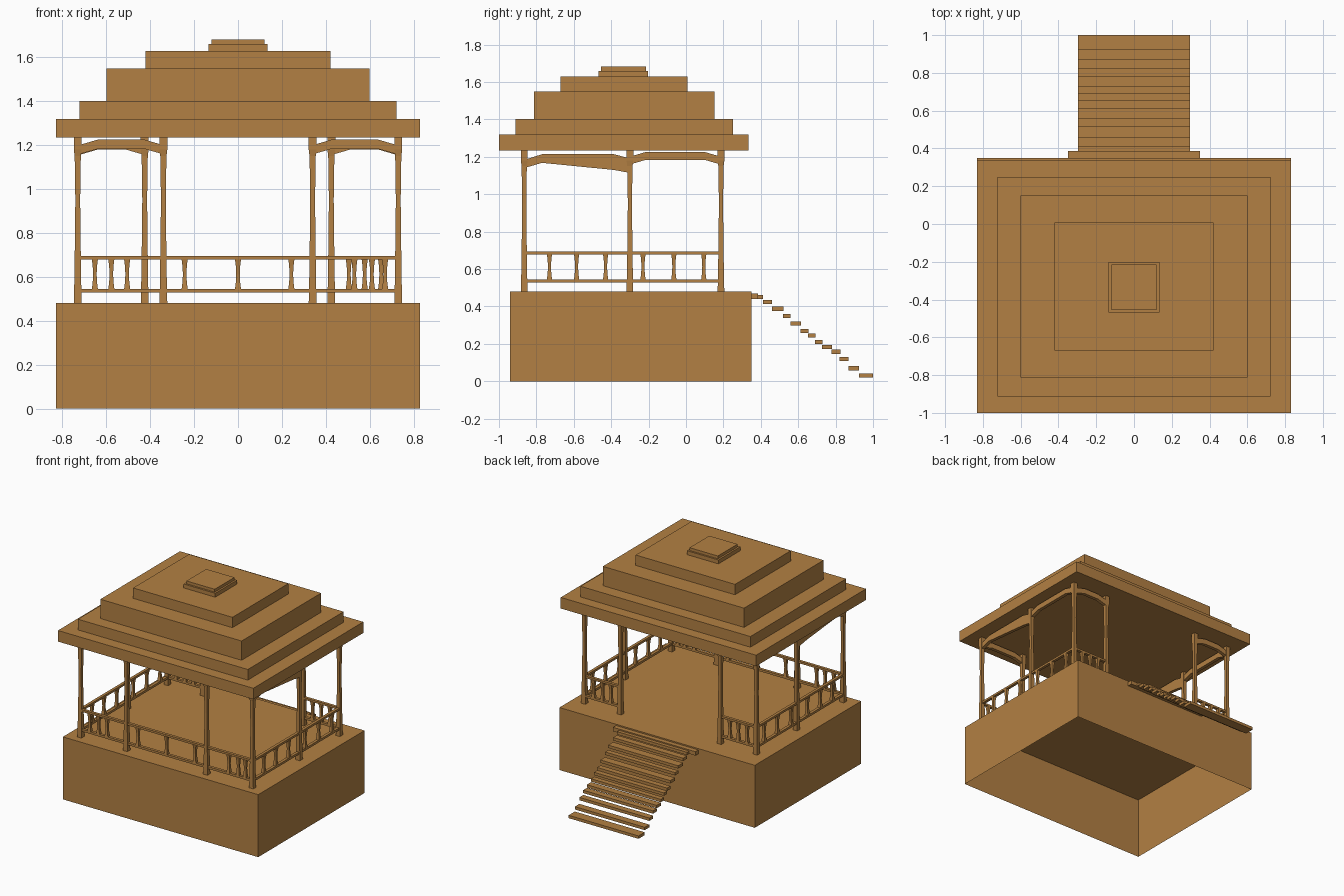
import bpy, bmesh
from mathutils import Vector

if "Cube" in bpy.data.objects:
    bpy.data.objects.remove(bpy.data.objects["Cube"])

wood = bpy.data.materials.new("warm wood")
wood.diffuse_color = (0.45, 0.217, 0.056, 1)
wood.use_nodes = True
wood.node_tree.nodes["Principled BSDF"].inputs["Base Color"].default_value = wood.diffuse_color


def finish(name, bm):
    bmesh.ops.recalc_face_normals(bm, faces=bm.faces)
    me = bpy.data.meshes.new(name)
    bm.to_mesh(me)
    bm.free()
    me.materials.append(wood)
    ob = bpy.data.objects.new(name, me)
    bpy.context.collection.objects.link(ob)
    return ob


def add_box(bm, x0, x1, y0, y1, z0, z1):
    vs = bmesh.ops.create_cube(bm, size=1)["verts"]
    for v in vs:
        v.co = Vector((x1 if v.co.x > 0 else x0,
                       y1 if v.co.y > 0 else y0,
                       z1 if v.co.z > 0 else z0))


def box(name, *dims):
    bm = bmesh.new()
    add_box(bm, *dims)
    return finish(name, bm)


def waisted(name, x, y, rings):
    # square column through (z, half width) rings
    bm = bmesh.new()
    loops = [[bm.verts.new((x + sx * h, y + sy * h, z))
              for sx, sy in ((-1, -1), (1, -1), (1, 1), (-1, 1))] for z, h in rings]
    for a, b in zip(loops, loops[1:]):
        for i in range(4):
            j = (i + 1) % 4
            bm.faces.new((a[i], a[j], b[j], b[i]))
    bm.faces.new(loops[0])
    bm.faces.new(loops[-1])
    return finish(name, bm)


def arch(name, axis, fixed, top, bottom, t=0.013):
    # flat bracket strip between two posts; points are (along, z)
    bm = bmesh.new()
    put = (lambda a, o, z: (a, fixed + o, z)) if axis == "x" else (lambda a, o, z: (fixed + o, a, z))
    rows = [[bm.verts.new(put(a, o, z)) for a, z in pts]
            for pts, o in ((top, -t), (top, t), (bottom, t), (bottom, -t))]
    for k in range(4):
        r, s = rows[k], rows[(k + 1) % 4]
        for i in range(len(top) - 1):
            bm.faces.new((r[i], r[i + 1], s[i + 1], s[i]))
    bm.faces.new([r[0] for r in rows])
    bm.faces.new([r[-1] for r in rows])
    return finish(name, bm)


def even_arch(name, axis, fixed, a, b, z):
    s = 0.075 if b > a else -0.075
    pts = [(a, 0), (a + s, 0.022), (b - s, 0.022), (b, 0)]
    arch(name, axis, fixed, [(p, z + d) for p, d in pts],
         [(p, z - 0.042 + d) for p, d in pts])


# base: hollow, open underneath
bm = bmesh.new()
add_box(bm, -0.83, 0.83, -0.94, 0.35, 0, 0.48)
bm.normal_update()
bmesh.ops.recalc_face_normals(bm, faces=bm.faces)
down = [f for f in bm.faces if f.calc_center_median().z < 0.01]
bmesh.ops.delete(bm, geom=down, context="FACES")
finish("base", bm)

# stepped roof: half x, y0, y1, z0, z1
for i, (hx, y0, y1, z0, z1) in enumerate([
        (0.83, -1.0, 0.335, 1.235, 1.32), (0.722, -0.912, 0.25, 1.32, 1.402),
        (0.60, -0.813, 0.152, 1.402, 1.55), (0.422, -0.67, 0.008, 1.55, 1.63),
        (0.134, -0.468, -0.202, 1.63, 1.66), (0.12, -0.454, -0.215, 1.66, 1.682)]):
    box(f"roof_tier_{i + 1}", -hx, hx, y0, y1, z0, z1)

YF, YM, YB, XC, XF, XB = -0.865, -0.30, 0.187, 0.73, 0.34, 0.425
POST = [(0.48, 0.018), (0.56, 0.016), (0.69, 0.014), (0.95, 0.011), (1.15, 0.014), (1.18, 0.018), (1.235, 0.018)]
BAL = [(0.543, 0.014), (0.575, 0.010), (0.612, 0.008), (0.65, 0.010), (0.682, 0.014)]


def rail(name, x0, x1, y0, y1):
    h = 0.011
    for part, z0, z1 in (("top", 0.679, 0.695), ("bottom", 0.528, 0.545)):
        box(f"{name}_{part}", min(x0, x1) - h, max(x0, x1) + h, y0 - h, y1 + h, z0, z1)


# posts, rails, balusters and arches on both sides
for s, side in ((-1, "left"), (1, "right")):
    for n, x, y in (("front_corner", XC, YF), ("front_inner", XF, YF), ("side_middle", XC, YM),
                    ("back_corner", XC, YB), ("back_inner", XB, YB)):
        waisted(f"{side}_{n}_post", s * x, y, POST)
    rail(f"{side}_rail", s * XC, s * XC, YF, YB)
    rail(f"{side}_back_rail", s * XB, s * XC, YB, YB)
    spots = [(XC, y) for y in (-0.73, -0.585, -0.43, -0.23, -0.065, 0.095)]
    spots += [(x, YB) for x in (0.505, 0.577, 0.652)]
    spots += [(x, YF) for x in ((0.505, 0.577, 0.652) if s < 0 else (0.53, 0.61, 0.67))]
    spots.append((0.243, YF))
    for i, (x, y) in enumerate(spots):
        waisted(f"{side}_baluster_{i + 1}", s * x, y, BAL)
    even_arch(f"{side}_front_arch", "x", YF, s * 0.715, s * 0.35, 1.203)
    even_arch(f"{side}_back_arch", "x", YB, s * 0.715, s * 0.435, 1.20)
    even_arch(f"{side}_rear_side_arch", "y", s * XC, -0.29, 0.175, 1.204)
    arch(f"{side}_front_side_arch", "y", s * XC,
         [(-0.855, 1.187), (-0.77, 1.214), (-0.385, 1.214), (-0.305, 1.193)],
         [(-0.855, 1.143), (-0.77, 1.168), (-0.385, 1.13), (-0.305, 1.115)])
rail("front_rail", -XC, XC, YF, YF)
waisted("front_middle_baluster", 0, YF, BAL)

# stair treads: (y0, y1, z centre)
box("stair_landing", -0.35, 0.35, 0.35, 0.386, 0.44, 0.47)
treads = [(0.38, 0.412, 0.45), (0.412, 0.46, 0.423), (0.46, 0.52, 0.388), (0.518, 0.558, 0.35),
          (0.558, 0.615, 0.31), (0.613, 0.655, 0.268), (0.652, 0.692, 0.245), (0.69, 0.73, 0.21),
          (0.728, 0.78, 0.183), (0.778, 0.825, 0.158), (0.822, 0.87, 0.12), (0.87, 0.925, 0.07),
          (0.925, 1.0, 0.032)]
for i, (y0, y1, z) in enumerate(treads):
    box(f"stair_tread_{i + 1}", -0.297, 0.297, y0, y1, z - 0.011, z + 0.011)
